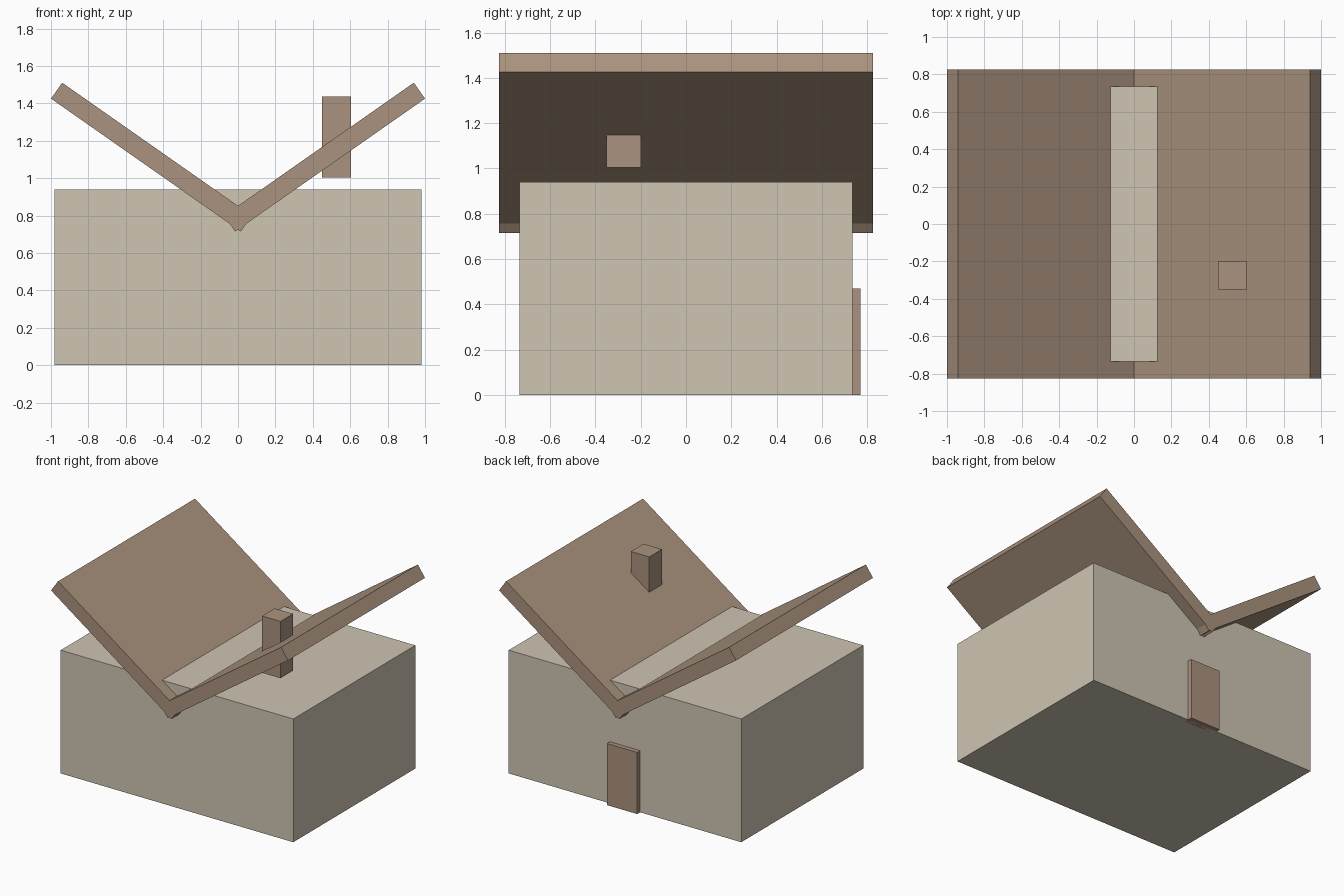
import bpy
from math import radians

if "Cube" in bpy.data.objects:
    bpy.data.objects.remove(bpy.data.objects["Cube"])


def material(name, rgb):
    m = bpy.data.materials.new(name)
    m.diffuse_color = (*rgb, 1)
    m.use_nodes = True
    m.node_tree.nodes["Principled BSDF"].inputs["Base Color"].default_value = m.diffuse_color
    return m


cream = material("cream_wall", (0.62, 0.56, 0.45))
brown = material("brown_wood", (0.40, 0.29, 0.21))


def box(name, centre, size, mat, tilt=0):
    bpy.ops.mesh.primitive_cube_add(size=1, location=centre,
                                    rotation=(0, radians(tilt), 0))
    ob = bpy.context.object
    ob.name = name
    ob.scale = size
    ob.data.materials.append(mat)
    return ob


# House body
box("house_body", (0, 0, 0.47), (1.962, 1.47, 0.94), cream)

# Butterfly roof: two tilted slabs crossing at the valley
for side, label in ((-1, "left"), (1, "right")):
    box("roof_" + label, (side * 0.4625, 0, 1.1125),
        (1.239, 1.65, 0.104), brown, tilt=-35 * side)

# Chimney passing through the right slab
box("chimney", (0.527, -0.275, 1.22), (0.155, 0.153, 0.433), brown)

# Door on the back wall, slightly sunk into it
box("door", (0, 0.735, 0.235), (0.255, 0.07, 0.47), brown)
